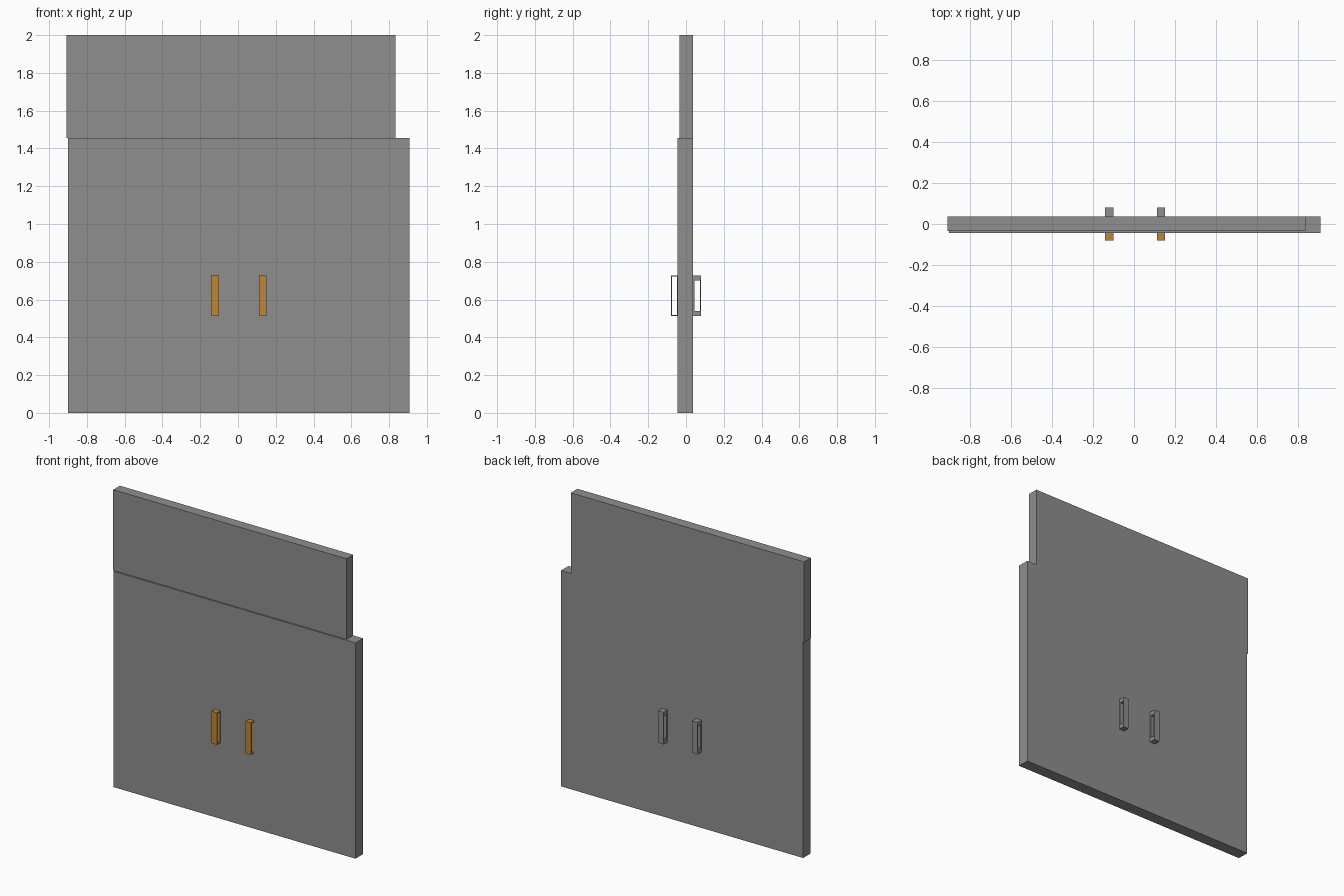
import bpy

if "Cube" in bpy.data.objects:
    bpy.data.objects.remove(bpy.data.objects["Cube"])

# Materials
def make_material(name, rgb):
    m = bpy.data.materials.new(name)
    m.diffuse_color = (*rgb, 1.0)
    m.use_nodes = True
    m.node_tree.nodes["Principled BSDF"].inputs["Base Color"].default_value = m.diffuse_color
    return m

grey = make_material("panel grey", (0.275, 0.275, 0.275))
amber = make_material("handle amber", (0.51, 0.24, 0.04))


def build(name, verts, faces, mat):
    me = bpy.data.meshes.new(name)
    me.from_pydata(verts, [], faces)
    me.materials.append(mat)
    ob = bpy.data.objects.new(name, me)
    bpy.context.collection.objects.link(ob)
    return ob


def box(name, x, y, z, mat):
    verts = [(a, b, c) for a in x for b in y for c in z]
    faces = [(0, 1, 3, 2), (4, 6, 7, 5), (0, 4, 5, 1),
             (2, 3, 7, 6), (0, 2, 6, 4), (1, 5, 7, 3)]
    return build(name, verts, faces, mat)


def frame(name, x, outer, inner, mat):
    """Rectangular loop in the y-z plane, open sideways, extruded along x."""
    verts = []
    for px in x:
        for y0, y1, z0, z1 in (outer, inner):
            verts += [(px, y0, z0), (px, y1, z0), (px, y1, z1), (px, y0, z1)]
    faces = []
    for i in range(4):
        j = (i + 1) % 4
        faces += [(i, i + 4, j + 4, j),                # left rim
                  (i + 8, j + 8, j + 12, i + 12),      # right rim
                  (i, j, j + 8, i + 8),                # outside wall
                  (i + 4, i + 12, j + 12, j + 4)]      # inside wall
    return build(name, verts, faces, mat)


# Door panels: wide lower slab, shifted thinner upper slab
box("lower_panel", (-0.90, 0.908), (-0.044, 0.037), (0, 1.456), grey)
box("upper_panel", (-0.908, 0.834), (-0.034, 0.037), (1.456, 2.0), grey)

# Handles: thin amber loops at the front, thicker grey loops at the back
for side, x in (("left", (-0.142, -0.101)), ("right", (0.112, 0.152))):
    frame("front_handle_" + side, x,
          (-0.080, -0.044, 0.512, 0.728), (-0.074, -0.0475, 0.518, 0.722), amber)
    frame("back_handle_" + side, x,
          (0.037, 0.080, 0.512, 0.728), (0.046, 0.073, 0.540, 0.700), grey)
